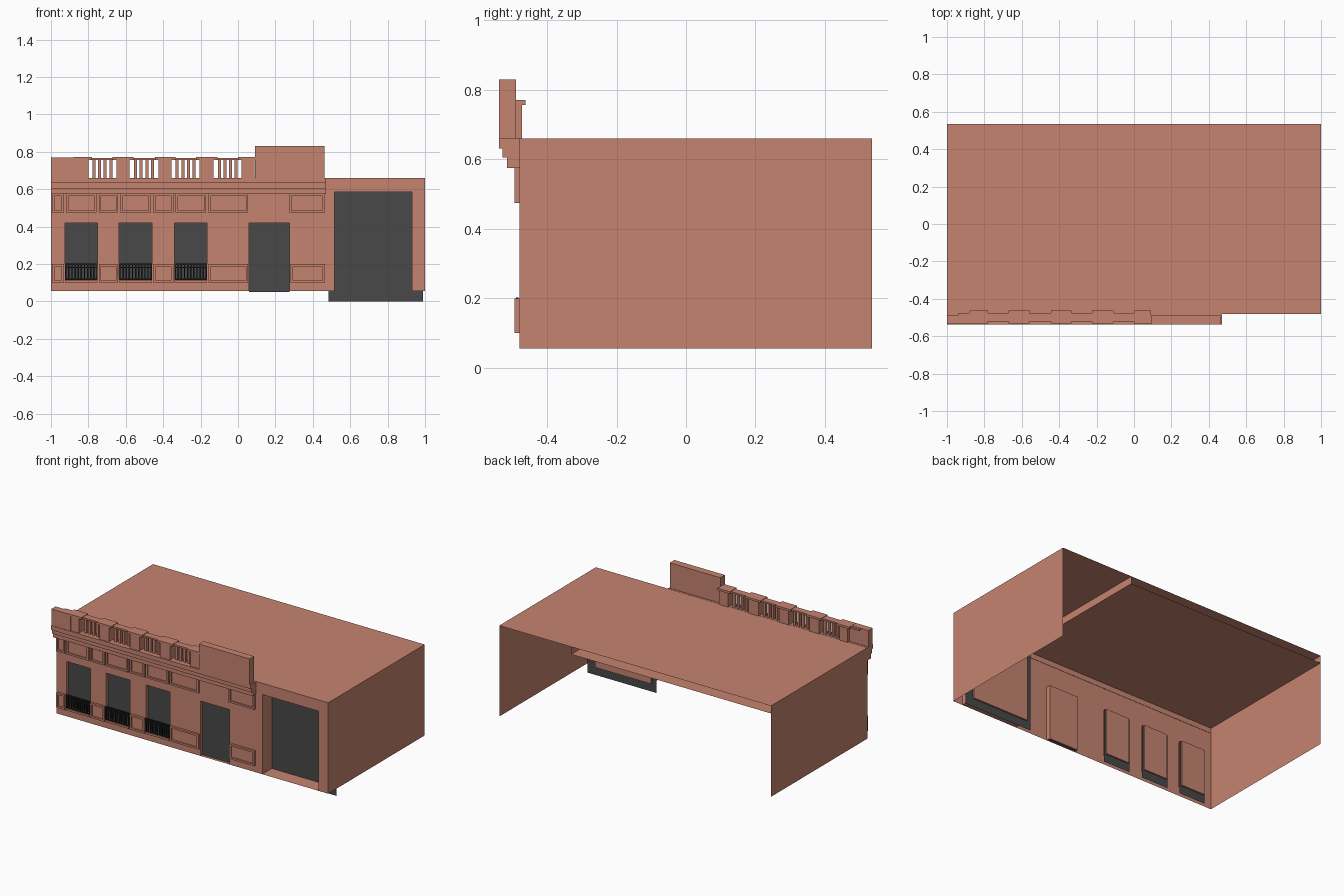
import bpy, bmesh

if "Cube" in bpy.data.objects:
    bpy.data.objects.remove(bpy.data.objects["Cube"])

def material(name, rgb):
    m = bpy.data.materials.new(name)
    m.diffuse_color = (*rgb, 1)
    m.use_nodes = True
    m.node_tree.nodes["Principled BSDF"].inputs["Base Color"].default_value = m.diffuse_color
    return m

CLAY = material("clay_wall", (0.56, 0.23, 0.16))
DARK = material("dark_opening", (0.065, 0.065, 0.065))
IRON = material("black_iron", (0.012, 0.012, 0.012))

def finish(name, bm, mat):
    me = bpy.data.meshes.new(name)
    bm.to_mesh(me)
    bm.free()
    me.materials.append(mat)
    ob = bpy.data.objects.new(name, me)
    bpy.context.collection.objects.link(ob)
    return ob

def add_box(bm, x0, x1, y0, y1, z0, z1):
    v = [bm.verts.new((x, y, z)) for x in (x0, x1) for y in (y0, y1) for z in (z0, z1)]
    for f in ((0, 1, 3, 2), (4, 6, 7, 5), (0, 4, 5, 1), (2, 3, 7, 6), (0, 2, 6, 4), (1, 5, 7, 3)):
        bm.faces.new([v[i] for i in f])

def boxes(name, items, mat=CLAY):
    bm = bmesh.new()
    for b in items:
        add_box(bm, *b)
    return finish(name, bm, mat)

def quad(bm, *pts):
    bm.faces.new([bm.verts.new(p) for p in pts])

def sheet(name, mat, *pts):
    bm = bmesh.new()
    quad(bm, *pts)
    return finish(name, bm, mat)

FRONT, BACK, BASE, ROOF = -0.48, 0.535, 0.055, 0.66
SPLIT = 0.47
# openings: x0, x1, z0, z1, recess depth, pane overlap in x, pane bottom
WINDOWS = [(-0.925, -0.75), (-0.635, -0.46), (-0.34, -0.165)]
OPEN = [(a, b, 0.115, 0.42, 0.02, 0.01, 0.06) for a, b in WINDOWS]
OPEN += [(0.06, 0.275, BASE, 0.42, 0.02, 0.0, 0.05), (0.515, 0.93, BASE, 0.585, 0.1, 0.03, 0.0)]

# front wall: grid of faces leaving the openings free
xs = sorted({-1, 1, *[o[0] for o in OPEN], *[o[1] for o in OPEN]})
zs = sorted({BASE, ROOF, *[o[2] for o in OPEN], *[o[3] for o in OPEN]})
bm = bmesh.new()
for x0, x1 in zip(xs, xs[1:]):
    for z0, z1 in zip(zs, zs[1:]):
        cx, cz = (x0 + x1) / 2, (z0 + z1) / 2
        if not any(o[0] < cx < o[1] and o[2] < cz < o[3] for o in OPEN):
            quad(bm, (x0, FRONT, z0), (x1, FRONT, z0), (x1, FRONT, z1), (x0, FRONT, z1))
bmesh.ops.remove_doubles(bm, verts=bm.verts, dist=1e-5)
bmesh.ops.dissolve_limit(bm, angle_limit=0.01, verts=bm.verts, edges=bm.edges)
finish("front_wall", bm, CLAY)

# recesses with dark panes and backing panels
for i, (x0, x1, z0, z1, d, m, pz) in enumerate(OPEN):
    y = FRONT + d
    bm = bmesh.new()
    ring = [(x0, z0), (x1, z0), (x1, z1), (x0, z1)]
    for (ax, az), (bx, bz) in zip(ring, ring[1:] + ring[:1]):
        quad(bm, (ax, FRONT, az), (bx, FRONT, bz), (bx, y + 0.01, bz), (ax, y + 0.01, az))
    quad(bm, *[(a, y + 0.01, b) for a, b in ring])
    finish(f"opening_recess_{i}", bm, CLAY)
    px0, px1 = x0 - m, x1 + m * (2 if i == 4 else 1)
    sheet(f"opening_pane_{i}", DARK, (px0, y, pz), (px1, y, pz), (px1, y, z1), (px0, y, z1))

# side walls, roof, and lower ceiling over the main room with its edge strip
for name, x in (("left_wall", -1), ("right_wall", 1)):
    sheet(name, CLAY, (x, FRONT, BASE), (x, BACK, BASE), (x, BACK, ROOF), (x, FRONT, ROOF))
sheet("roof", CLAY, (-1, FRONT, ROOF), (1, FRONT, ROOF), (1, BACK, ROOF), (-1, BACK, ROOF))
sheet("ceiling", CLAY, (-1, FRONT, 0.61), (SPLIT, FRONT, 0.61), (SPLIT, BACK, 0.61), (-1, BACK, 0.61))
sheet("ceiling_edge", CLAY, (SPLIT, FRONT, 0.61), (SPLIT, BACK, 0.61), (SPLIT, BACK, 0.659), (SPLIT, FRONT, 0.659))

# stepped cornice extruded along the main front
profile = [(-0.478, 0.575), (-0.515, 0.575), (-0.515, 0.605), (-0.528, 0.605),
           (-0.528, 0.632), (-0.538, 0.632), (-0.538, 0.661), (-0.478, 0.661)]
bm = bmesh.new()
face = bm.faces.new([bm.verts.new((-1, y, z)) for y, z in profile])
ext = bmesh.ops.extrude_face_region(bm, geom=[face])["geom"]
bmesh.ops.translate(bm, vec=(SPLIT + 1, 0, 0), verts=[g for g in ext if isinstance(g, bmesh.types.BMVert)])
if face.is_valid is False:
    bmesh.ops.holes_fill(bm, edges=bm.edges)
bmesh.ops.recalc_face_normals(bm, faces=bm.faces)
finish("cornice", bm, CLAY)

# raised wall panels with frames
def framed_panel(x0, x1, z0, z1, t=0.012):
    y, b = -0.494, FRONT
    return [(x0, x1, y, b, z0, z0 + t), (x0, x1, y, b, z1 - t, z1),
            (x0, x0 + t, y, b, z0 + t, z1 - t), (x1 - t, x1, y, b, z0 + t, z1 - t),
            (x0 + t, x1 - t, -0.485, b, z0 + t, z1 - t)]

edges = [-1] + [e for w in WINDOWS for e in w] + [0.06]
frieze, plinth = [], []
for i, (a, b) in enumerate(zip(edges, edges[1:])):
    frieze += framed_panel(a + 0.006, b - 0.006, 0.475, 0.575)
    if i % 2 == 0:
        plinth += framed_panel(a + 0.006, b - 0.006, 0.1, 0.2)
    else:
        plinth.append((a, b, -0.492, FRONT, 0.1, 0.112))
frieze += framed_panel(0.275, 0.465, 0.475, 0.575)
plinth += framed_panel(0.281, 0.465, 0.1, 0.2)
boxes("frieze_panels", frieze)
boxes("plinth_panels", plinth)

# window railings
rails = []
for a, b in WINDOWS:
    rails += [(a, b, -0.49, -0.482, z, z + 0.007) for z in (0.115, 0.178, 0.195)]
    for k in range(11):
        x = a + 0.004 + (b - a - 0.008) * k / 10
        rails.append((x - 0.0035, x + 0.0035, -0.49, -0.483, 0.115, 0.2))
boxes("window_railings", rails, IRON)

# parapet: end post, raised block, piers, rails and balusters
boxes("parapet_end_post", [(-1, -0.86, -0.535, -0.49, ROOF, 0.77)])
boxes("parapet_block", [(0.09, 0.462, -0.538, -0.49, ROOF, 0.83)])
PIERS = [(-0.86, -0.80), (-0.65, -0.58), (-0.425, -0.355), (-0.205, -0.13), (0.02, 0.088)]
boxes("parapet_piers", [(a, b, -0.53, -0.472, ROOF, 0.757) for a, b in PIERS])
boxes("pier_caps", [(a - 0.02, min(b + 0.02, 0.09), -0.533, -0.462, 0.757, 0.771) for a, b in PIERS])
boxes("top_rail", [(-0.94, 0.088, -0.52, -0.475, 0.757, 0.768)])
balusters = []
for (_, a), (b, _) in zip(PIERS, PIERS[1:]):
    for k in range(1, 5):
        x = a + (b - a) * k / 5
        balusters.append((x - 0.008, x + 0.008, -0.507, -0.488, ROOF, 0.757))
boxes("balusters", balusters)
